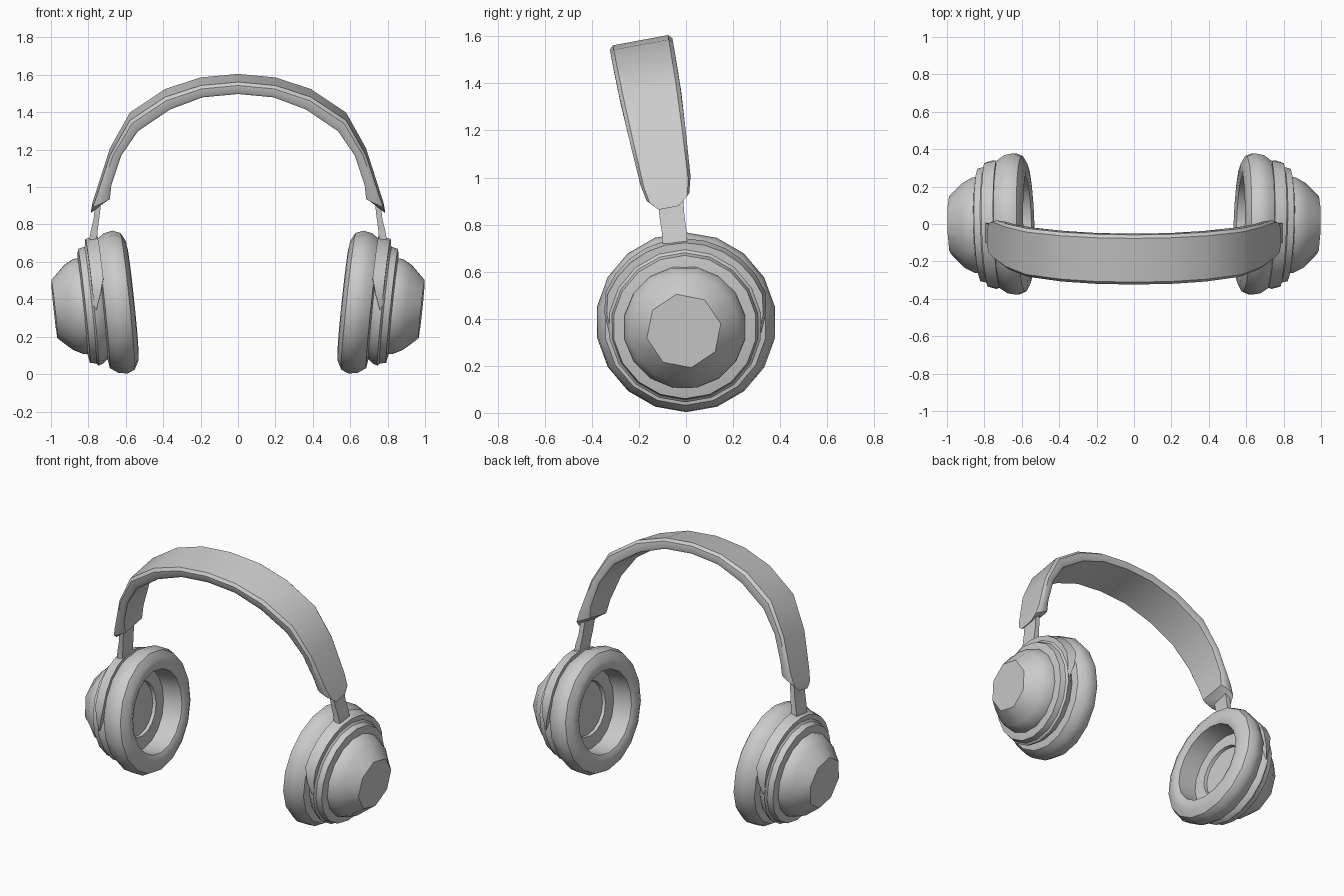
import bpy, bmesh, math
from mathutils import Matrix, Vector

if "Cube" in bpy.data.objects:
    bpy.data.objects.remove(bpy.data.objects["Cube"])

grey = bpy.data.materials.new("plain_grey")
grey.use_nodes = True
colour = (0.6, 0.6, 0.6, 1)
grey.diffuse_color = colour
grey.node_tree.nodes["Principled BSDF"].inputs["Base Color"].default_value = colour


def loft(name, sections, side=1, closed=False, angle=35):
    """Skin equal-length loops of points; cap the ends, or join last to first."""
    bm = bmesh.new()
    rows = [[bm.verts.new((p[0] * side, p[1], p[2])) for p in s] for s in sections]
    pairs = list(zip(rows, rows[1:]))
    if closed:
        pairs.append((rows[-1], rows[0]))
    for a, b in pairs:
        for i in range(len(a)):
            j = (i + 1) % len(a)
            bm.faces.new((a[i], a[j], b[j], b[i]))
    if not closed:
        bm.faces.new(rows[0])
        bm.faces.new(rows[-1])
    bmesh.ops.recalc_face_normals(bm, faces=bm.faces)
    mesh = bpy.data.meshes.new(name)
    bm.to_mesh(mesh)
    bm.free()
    obj = bpy.data.objects.new(name, mesh)
    bpy.context.collection.objects.link(obj)
    mesh.materials.append(grey)
    bpy.ops.object.select_all(action="DESELECT")
    obj.select_set(True)
    bpy.context.view_layer.objects.active = obj
    bpy.ops.object.shade_smooth_by_angle(angle=math.radians(angle))
    return obj


# Ear cup frame: local x points outward along the cup axis
cup = (Matrix.Translation((0.63, 0, 0.385))
       @ Matrix.Rotation(math.radians(-1.5), 4, "Z")
       @ Matrix.Rotation(math.radians(6), 4, "Y"))


def on_cup(axial, radius, phi):
    return cup @ Vector((axial, radius * math.cos(phi), radius * math.sin(phi)))


def lathe(name, profile, count, side, octagon_end=False):
    sections = []
    for k, (a, r) in enumerate(profile):
        ring = []
        for i in range(count):
            flat = octagon_end and k == len(profile) - 1 and i % 2
            ring.append(on_cup(a, r * (math.cos(math.pi / 8) if flat else 1),
                               2 * math.pi * (i + 0.5) / count))
        sections.append(ring)
    return loft(name, sections, side)


# Ear cup profiles as (distance along axis, radius)
cushion = [(0.10, 0.29), (0.092, 0.345), (0.05, 0.375), (0, 0.384), (-0.04, 0.367),
           (-0.063, 0.325), (-0.068, 0.285), (-0.055, 0.256), (0.07, 0.25),
           (0.07, 0.17), (0.13, 0.16), (0.13, 0.1), (0.16, 0.09)]
collar = [(0.09, 0.29), (0.125, 0.318), (0.15, 0.326), (0.16, 0.314),
          (0.195, 0.306), (0.205, 0.25)]
dome = [(0.195, 0.262), (0.225, 0.26), (0.277, 0.232), (0.354, 0.16)]


def yoke_sections():
    # Half ring over the cup, tapering to a point at both ends
    steps = 14
    for i in range(steps + 1):
        phi = math.radians(-5 + 190 * i / steps)
        grow = min(1, min(i, steps - i) / 2 + 0.08)
        near, far = 0.145 - 0.06 * grow, 0.15
        outer = 0.322 + 0.045 * grow
        yield [on_cup(near, 0.29, phi), on_cup(far, 0.29, phi),
               on_cup(far, outer - 0.012, phi), on_cup(near, outer, phi)]


def box_section(x0, x1, y0, y1, z):
    return [(x0, y0, z), (x1, y0, z), (x1, y1, z), (x0, y1, z)]


for side, word in ((1, "left"), (-1, "right")):
    lathe(word + "_ear_cushion", cushion, 18, side)
    lathe(word + "_cup_collar", collar, 18, side)
    lathe(word + "_cup_dome", dome, 16, side, octagon_end=True)
    loft(word + "_yoke", list(yoke_sections()), side)
    loft(word + "_stem", [box_section(0.755, 0.795, -0.10, 0.005, 0.72),
                          box_section(0.75, 0.787, -0.103, 0.003, 0.77),
                          box_section(0.742, 0.772, -0.112, -0.006, 0.83),
                          box_section(0.728, 0.758, -0.125, -0.015, 0.95)], side)

# Headband: planar arch leaning forward; outer x, height, inner x, height, half width
half_arch = [(0, 1.592, 0, 1.528, 0.135), (0.2, 1.573, 0.19, 1.51, 0.135),
             (0.39, 1.51, 0.365, 1.443, 0.134), (0.578, 1.383, 0.535, 1.325, 0.131),
             (0.685, 1.19, 0.625, 1.19, 0.122), (0.755, 0.97, 0.677, 1.03, 0.108),
             (0.777, 0.905, 0.685, 0.95, 0.092), (0.785, 0.87, 0.71, 0.93, 0.05)]
arch = [(-a, b, -c, d, h) for a, b, c, d, h in reversed(half_arch[1:])] + half_arch
lean = Matrix.Rotation(math.radians(10.5), 4, "X")
sections = []
for ox, oz, ix, iz, half in arch:
    outer, inner = Vector((ox, 0, oz)), Vector((ix, 0, iz))
    middle = 0.086 + 0.012 * min(1, (half - 0.05) / 0.085)
    ring = []
    # Rounded edges: depth into the band and share of the half width
    for depth, share in ((0, -0.88), (0.25, -1), (0.8, -1), (1, -0.93),
                         (1, 0.93), (0.8, 1), (0.25, 1), (0, 0.88)):
        p = outer.lerp(inner, depth)
        p.y = middle + half * share
        ring.append(lean @ p)
    sections.append(ring)
loft("headband", sections, angle=40)
